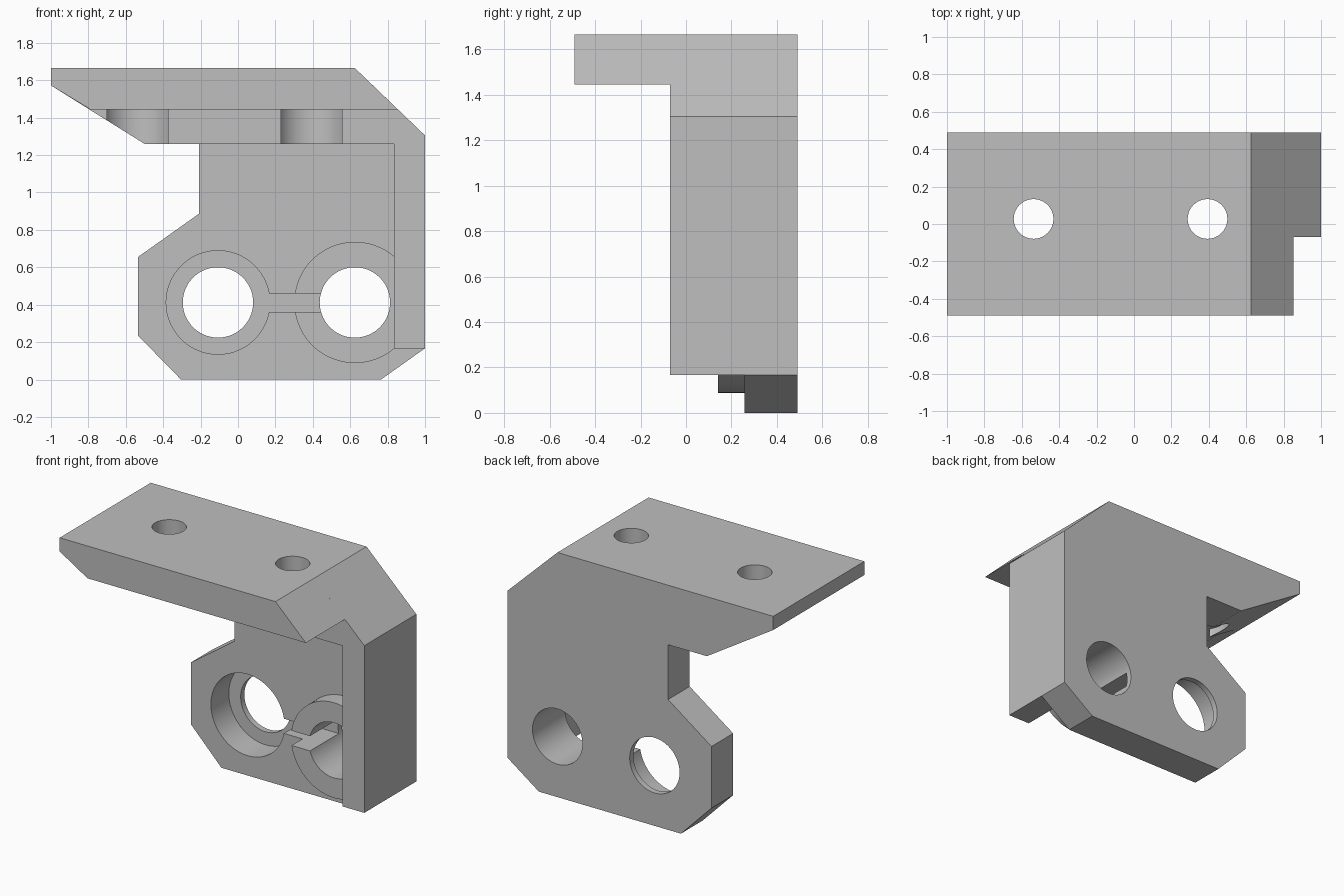
import bpy, bmesh, math
from mathutils import Matrix

cube = bpy.data.objects.get("Cube")
if cube:
    bpy.data.objects.remove(cube, do_unlink=True)

BACK, PLATE, TUBE, FRAME, SHELF = 0.49, 0.257, 0.14, -0.07, -0.49
LIP = 0.45                       # floor of the seat and the clamp slot
SEAT_X, CLAMP_X, BORE_Z, BORE_R = -0.107, 0.625, 0.412, 0.188

grey = bpy.data.materials.new("plain grey")
grey.use_nodes = True
colour = (0.52, 0.52, 0.52, 1)
grey.diffuse_color = colour
grey.node_tree.nodes["Principled BSDF"].inputs["Base Color"].default_value = colour


def finish(name, bm):
    bmesh.ops.recalc_face_normals(bm, faces=bm.faces)
    mesh = bpy.data.meshes.new(name)
    bm.to_mesh(mesh)
    bm.free()
    mesh.materials.append(grey)
    ob = bpy.data.objects.new(name, mesh)
    bpy.context.collection.objects.link(ob)
    return ob


def prism(name, outline, y0, y1):
    """Extrude an x-z outline along y."""
    bm = bmesh.new()
    face = bm.faces.new([bm.verts.new((x, y0, z)) for x, z in outline])
    new = bmesh.ops.extrude_face_region(bm, geom=[face])["geom"]
    verts = [v for v in new if isinstance(v, bmesh.types.BMVert)]
    bmesh.ops.translate(bm, verts=verts, vec=(0, y1 - y0, 0))
    return finish(name, bm)


def rod(name, radius, centre, length, axis):
    bm = bmesh.new()
    turn = Matrix.Rotation(math.pi / 2, 4, 'X') if axis == 'Y' else Matrix()
    bmesh.ops.create_cone(bm, cap_ends=True, segments=96, radius1=radius, radius2=radius,
                          depth=length, matrix=Matrix.Translation(centre) @ turn)
    return finish(name, bm)


def rod_y(name, radius, x, y0, y1):
    return rod(name, radius, (x, (y0 + y1) / 2, BORE_Z), y1 - y0, 'Y')


def rod_z(name, radius, x, z0, z1):
    return rod(name, radius, (x, 0.027, (z0 + z1) / 2), z1 - z0, 'Z')


def combine(body, parts, operation):
    for part in parts:
        mod = body.modifiers.new(part.name, 'BOOLEAN')
        mod.operation, mod.solver, mod.object = operation, 'EXACT', part
    bpy.context.view_layer.update()
    mesh = bpy.data.meshes.new_from_object(body.evaluated_get(bpy.context.evaluated_depsgraph_get()))
    body.modifiers.clear()
    body.data = mesh
    for part in parts:
        bpy.data.objects.remove(part, do_unlink=True)


# Back plate with its chamfered outline
bracket = prism("mounting_bracket", [
    (-0.305, 0), (0.765, 0), (1, 0.167), (1, 1.305), (0.625, 1.665), (-1, 1.665),
    (-1, 1.572), (-0.5, 1.26), (-0.208, 1.26), (-0.208, 0.887),
    (-0.535, 0.655), (-0.535, 0.235)], PLATE, BACK)

# Top shelf, side-and-top frame and clamp tube
shelf = prism("top_shelf", [(-1, 1.572), (-0.79, 1.445), (0.854, 1.445),
                            (0.625, 1.665), (-1, 1.665)], SHELF, BACK)
frame = prism("stiffening_frame", [
    (0.835, 0.167), (1, 0.167), (1, 1.305), (0.625, 1.665), (-1, 1.665),
    (-1, 1.572), (-0.5, 1.26), (0.835, 1.26)], FRAME, BACK)
tube = rod_y("clamp_tube", 0.324, CLAMP_X, TUBE, 0.4)
combine(bracket, [shelf, frame, tube], 'UNION')

# Bores, stepped seat, clamp slot and screw holes with head pockets
cuts = [rod_y("seat_bore", BORE_R, SEAT_X, -0.05, 0.6),
        rod_y("seat_recess", 0.277, SEAT_X, -0.05, LIP),
        rod_y("clamp_bore", BORE_R, CLAMP_X, -0.05, 0.6),
        prism("clamp_slot", [(SEAT_X, 0.36), (CLAMP_X, 0.36),
                             (CLAMP_X, 0.46), (SEAT_X, 0.46)], -0.05, LIP)]
for x in (-0.537, 0.393):
    cuts.append(rod_z("screw_hole", 0.106, x, 1.3, 1.8))
    cuts.append(rod_z("head_pocket", 0.189, x, 1.1, 1.445))
combine(bracket, cuts, 'DIFFERENCE')

bpy.ops.object.select_all(action='DESELECT')
bracket.select_set(True)
bpy.context.view_layer.objects.active = bracket
bpy.ops.object.shade_smooth_by_angle(angle=math.radians(25))
